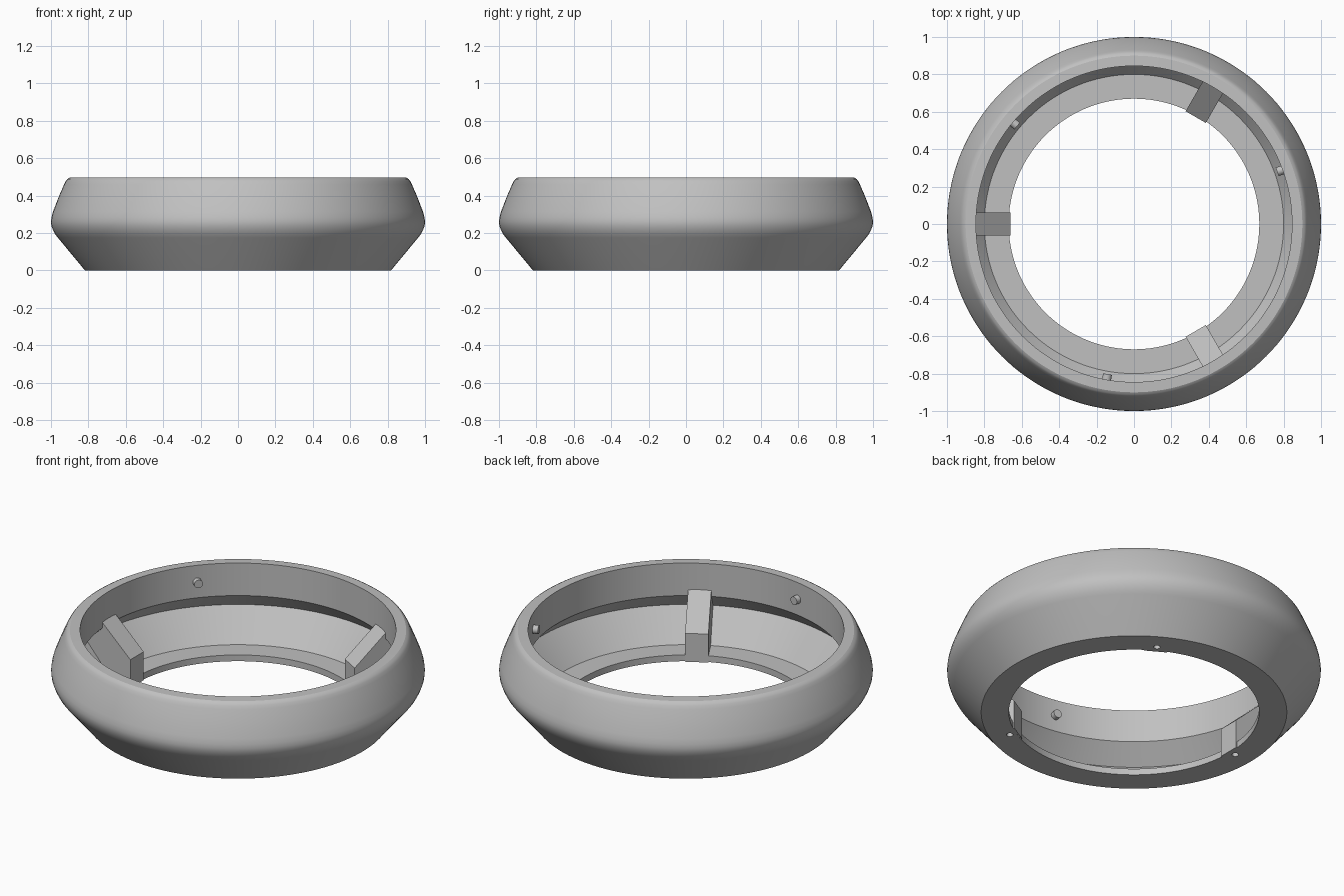
import bpy
import bmesh
from math import cos, sin, pi, radians
from mathutils import Matrix, Vector

cube = bpy.data.objects.get("Cube")
if cube:
    bpy.data.objects.remove(cube, do_unlink=True)

# Single light grey finish
grey = bpy.data.materials.new("light_grey")
grey.use_nodes = True
grey.diffuse_color = (0.53, 0.53, 0.53, 1)
bsdf = next(n for n in grey.node_tree.nodes if n.type == "BSDF_PRINCIPLED")
bsdf.inputs["Base Color"].default_value = grey.diffuse_color


def add_object(name, bm):
    bmesh.ops.recalc_face_normals(bm, faces=bm.faces)
    mesh = bpy.data.meshes.new(name)
    bm.to_mesh(mesh)
    bm.free()
    mesh.materials.append(grey)
    obj = bpy.data.objects.new(name, mesh)
    bpy.context.collection.objects.link(obj)
    return obj


def lathe(name, profile, steps=144):
    """Revolve a closed (radius, height) profile about z."""
    bm = bmesh.new()
    verts = [bm.verts.new((r, 0, z)) for r, z in profile]
    edges = [bm.edges.new((verts[i - 1], v)) for i, v in enumerate(verts)]
    bmesh.ops.spin(bm, geom=verts + edges, cent=(0, 0, 0), axis=(0, 0, 1),
                   angle=2 * pi, steps=steps, use_merge=True)
    bmesh.ops.remove_doubles(bm, verts=bm.verts, dist=1e-5)
    return add_object(name, bm)


def wedge(name, profile, width, angle):
    """Extrude a (radius, height) profile sideways and turn it about z."""
    bm = bmesh.new()
    face = bm.faces.new([bm.verts.new((r, -width / 2, z)) for r, z in profile])
    ext = bmesh.ops.extrude_face_region(bm, geom=[face])["geom"]
    moved = [g for g in ext if isinstance(g, bmesh.types.BMVert)]
    bmesh.ops.translate(bm, verts=moved, vec=(0, width, 0))
    bm.transform(Matrix.Rotation(angle, 4, "Z"))
    return add_object(name, bm)


def cylinder(name, radius, length, centre, direction):
    bm = bmesh.new()
    turn = Vector(direction).to_track_quat("Z", "Y").to_matrix().to_4x4()
    bmesh.ops.create_cone(bm, cap_ends=True, segments=24, radius1=radius, radius2=radius,
                          depth=length, matrix=Matrix.Translation(centre) @ turn)
    return add_object(name, bm)


def cut(obj, cutter):
    cutter.hide_render = True
    mod = obj.modifiers.new("screw_hole", "BOOLEAN")
    mod.operation = "DIFFERENCE"
    mod.solver = "EXACT"
    mod.object = cutter
    bpy.context.view_layer.objects.active = obj
    bpy.ops.object.modifier_apply(modifier=mod.name)


# Hollow ring body: outer bulge going up, then the inner wall going down
outer = [(0.818, 0), (0.963, 0.175), (0.978, 0.194), (0.99, 0.217), (0.998, 0.24),
         (1.0, 0.262), (0.997, 0.285), (0.989, 0.315), (0.956, 0.4), (0.93, 0.46),
         (0.921, 0.478), (0.912, 0.489), (0.9, 0.496)]
inner = [(0.845, 0.498), (0.845, 0.306), (0.947, 0.206), (0.8, 0.037),
         (0.67, 0.037), (0.67, 0)]
ring = lathe("ring_body", outer + inner)
parts = [ring]

# Three sloped support blocks, each with a screw hole from below
block_profile = [(0.66, 0), (0.66, 0.168), (0.845, 0.342), (0.87, 0.34),
                 (0.955, 0.206), (0.81, 0.03), (0.79, 0.002)]
for i, a in enumerate((60, 180, 300)):
    a = radians(a)
    block = wedge(f"support_block_{i + 1}", block_profile, 0.125, a)
    drill = cylinder("hole_cutter", 0.018, 0.2, (0.707 * cos(a), 0.707 * sin(a), 0), (0, 0, 1))
    cut(ring, drill)
    cut(block, drill)
    bpy.data.objects.remove(drill, do_unlink=True)
    parts.append(block)

# Three small pins on the inner wall
for i, a in enumerate((20, 140, 260)):
    out = Vector((cos(radians(a)), sin(radians(a)), 0))
    parts.append(cylinder(f"locking_pin_{i + 1}", 0.024, 0.06,
                          out * 0.845 + Vector((0, 0, 0.4)), out))

# Smooth shading with crisp edges
bpy.ops.object.select_all(action="DESELECT")
for obj in parts:
    obj.select_set(True)
bpy.context.view_layer.objects.active = ring
bpy.ops.object.shade_smooth_by_angle(angle=radians(25))
